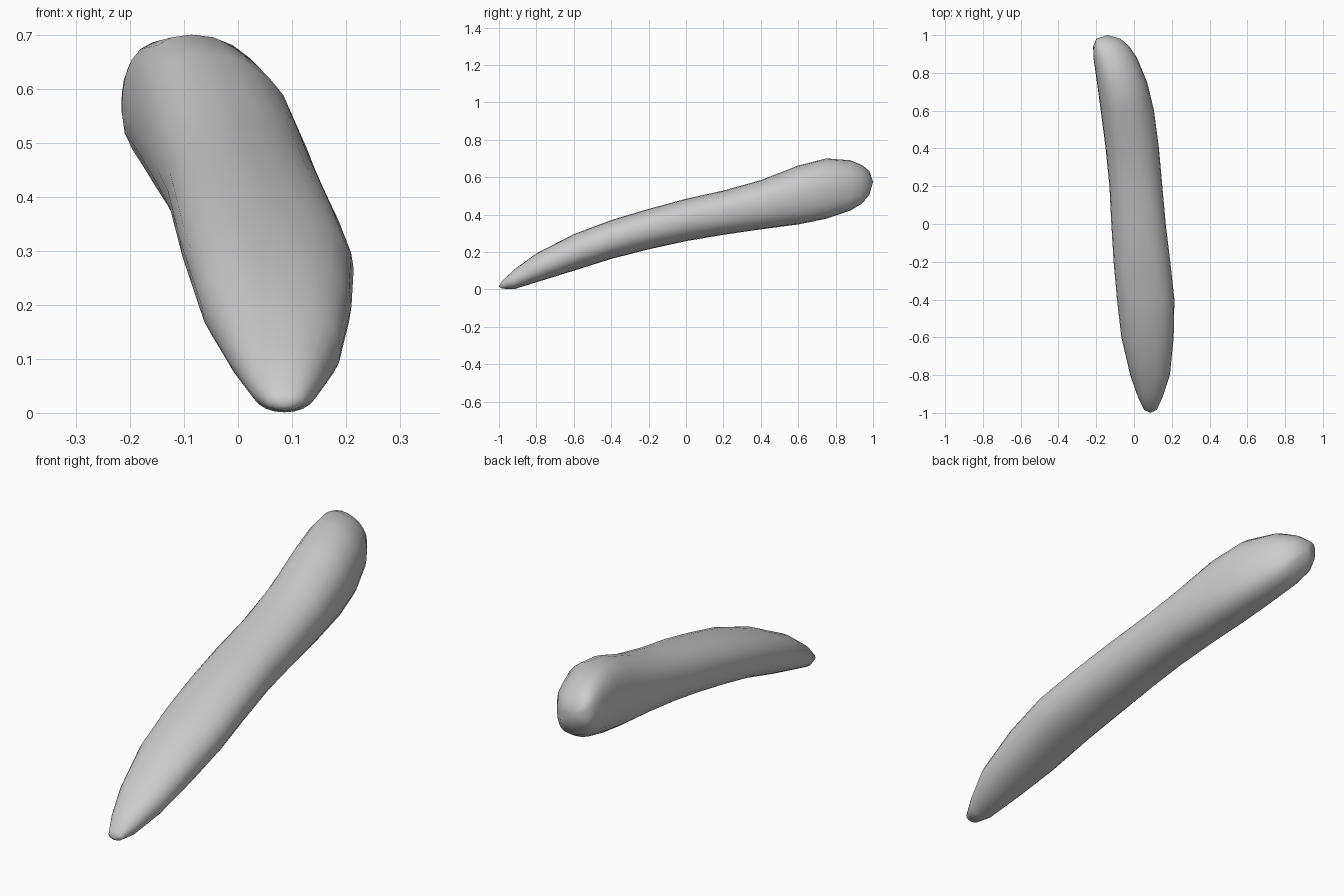
import bpy, bmesh
from math import sin, cos, pi, copysign

if "Cube" in bpy.data.objects:
    bpy.data.objects.remove(bpy.data.objects["Cube"])

# Cross-sections along the length: y, x min, x max, z min, z max
SECTIONS = [
    (-0.985, 0.055, 0.120, 0.004, 0.042),
    (-0.92, 0.022, 0.150, 0.001, 0.105),
    (-0.80, -0.020, 0.190, 0.038, 0.192),
    (-0.60, -0.067, 0.210, 0.100, 0.295),
    (-0.40, -0.090, 0.214, 0.163, 0.370),
    (-0.20, -0.108, 0.192, 0.214, 0.430),
    (0.00, -0.120, 0.168, 0.258, 0.484),
    (0.20, -0.130, 0.150, 0.292, 0.528),
    (0.40, -0.150, 0.132, 0.321, 0.584),
    (0.60, -0.176, 0.106, 0.347, 0.662),
    (0.75, -0.196, 0.070, 0.378, 0.700),
    (0.88, -0.215, 0.016, 0.422, 0.690),
    (0.94, -0.216, -0.025, 0.458, 0.665),
    (0.98, -0.200, -0.070, 0.505, 0.633),
]
SIDES = 24


def rounded(v, power=0.92):
    return copysign(abs(v) ** power, v)


def make_body():
    bm = bmesh.new()
    rings = []
    for y, x0, x1, z0, z1 in SECTIONS:
        cx, cz, rx, rz = (x0 + x1) / 2, (z0 + z1) / 2, (x1 - x0) / 2, (z1 - z0) / 2
        ring = []
        for i in range(SIDES):
            a = 2 * pi * i / SIDES
            # the crown of the head leans slightly to the left
            lean = -0.03 * max(0, y) * sin(a)
            ring.append(bm.verts.new((cx + rx * rounded(cos(a)) + lean * abs(sin(a)), y,
                                      cz + rz * rounded(sin(a)))))
        rings.append(ring)
    tip = bm.verts.new((0.085, -1, 0.015))
    end = bm.verts.new((-0.14, 1, 0.575))
    for i in range(SIDES):
        j = (i + 1) % SIDES
        for a, b in zip(rings, rings[1:]):
            bm.faces.new((a[i], a[j], b[j], b[i]))
        bm.faces.new((tip, rings[0][j], rings[0][i]))
        bm.faces.new((end, rings[-1][i], rings[-1][j]))
    bmesh.ops.recalc_face_normals(bm, faces=bm.faces)
    for f in bm.faces:
        f.smooth = True
    mesh = bpy.data.meshes.new("curved_body")
    bm.to_mesh(mesh)
    bm.free()
    obj = bpy.data.objects.new("curved_body", mesh)
    bpy.context.collection.objects.link(obj)


# Single tapered, bent pod with a bulbous far end
make_body()
